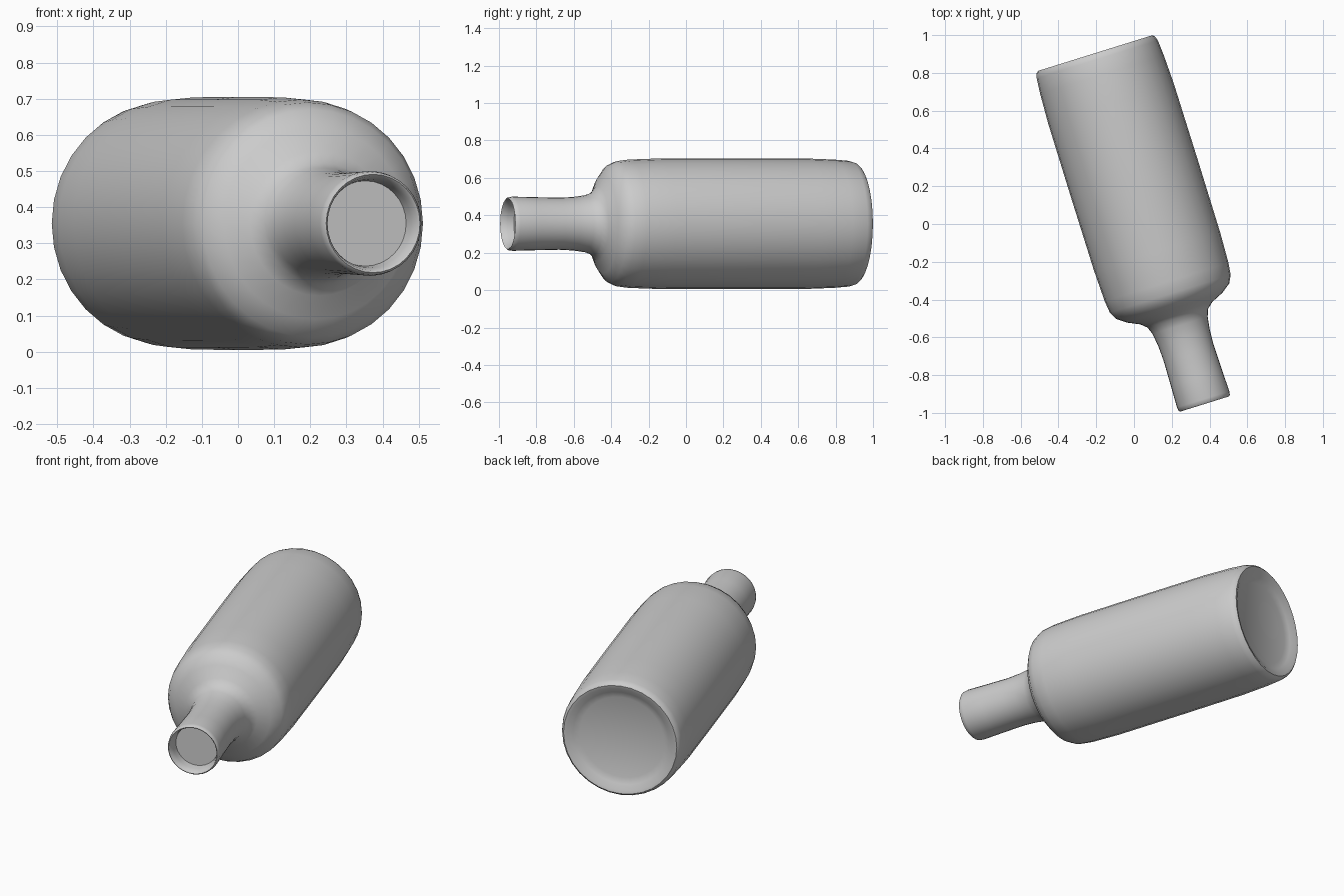
import bpy, bmesh, math
from mathutils import Matrix, Vector

cube = bpy.data.objects.get("Cube")
if cube:
    bpy.data.objects.remove(cube, do_unlink=True)

SIDES = 32
TILT = math.radians(17.3)      # turn of the lying bottle about the vertical
BASE = Vector((-0.205, 0.905, 0.355))

grey = bpy.data.materials.new("light grey")
grey.use_nodes = True
grey.diffuse_color = (0.6, 0.6, 0.6, 1)
grey.node_tree.nodes["Principled BSDF"].inputs["Base Color"].default_value = (0.6, 0.6, 0.6, 1)

# Profile (radius, distance from the base): recessed base, body, shoulder, neck, lip, recessed mouth
profile = [
    (0, 0.035), (0.235, 0.035), (0.27, 0.022), (0.3, 0.004), (0.317, 0),
    (0.328, 0.01), (0.336, 0.035), (0.343, 0.12), (0.349, 0.28),
    (0.35, 0.7), (0.349, 1.1), (0.343, 1.27), (0.335, 1.335), (0.315, 1.375),
    (0.265, 1.412), (0.2, 1.442), (0.168, 1.47), (0.153, 1.51), (0.143, 1.58),
    (0.139, 1.66), (0.142, 1.8), (0.145, 1.92), (0.142, 1.94), (0.136, 1.946),
    (0.13, 1.94), (0.122, 1.91), (0.118, 1.875), (0, 1.875),
]


def lathe(name, points, material):
    """Revolve a profile about z and close it into a solid."""
    bm = bmesh.new()
    verts = [bm.verts.new((r, 0, z)) for r, z in points]
    edges = [bm.edges.new(pair) for pair in zip(verts, verts[1:])]
    bmesh.ops.spin(bm, geom=verts + edges, cent=(0, 0, 0), axis=(0, 0, 1),
                   angle=math.tau, steps=SIDES, use_duplicate=False)
    bmesh.ops.remove_doubles(bm, verts=bm.verts, dist=0.0005)
    bmesh.ops.recalc_face_normals(bm, faces=bm.faces)
    mesh = bpy.data.meshes.new(name)
    bm.to_mesh(mesh)
    bm.free()
    mesh.materials.append(material)
    obj = bpy.data.objects.new(name, mesh)
    bpy.context.collection.objects.link(obj)
    return obj


bottle = lathe("bottle", profile, grey)

# Lay the bottle down with its mouth to the front, then turn it
bottle.data.transform(Matrix.Translation(BASE) @ Matrix.Rotation(TILT, 4, 'Z')
                      @ Matrix.Rotation(math.pi / 2, 4, 'X'))

bpy.ops.object.select_all(action='DESELECT')
bottle.select_set(True)
bpy.context.view_layer.objects.active = bottle
bpy.ops.object.shade_smooth_by_angle(angle=math.radians(40))
